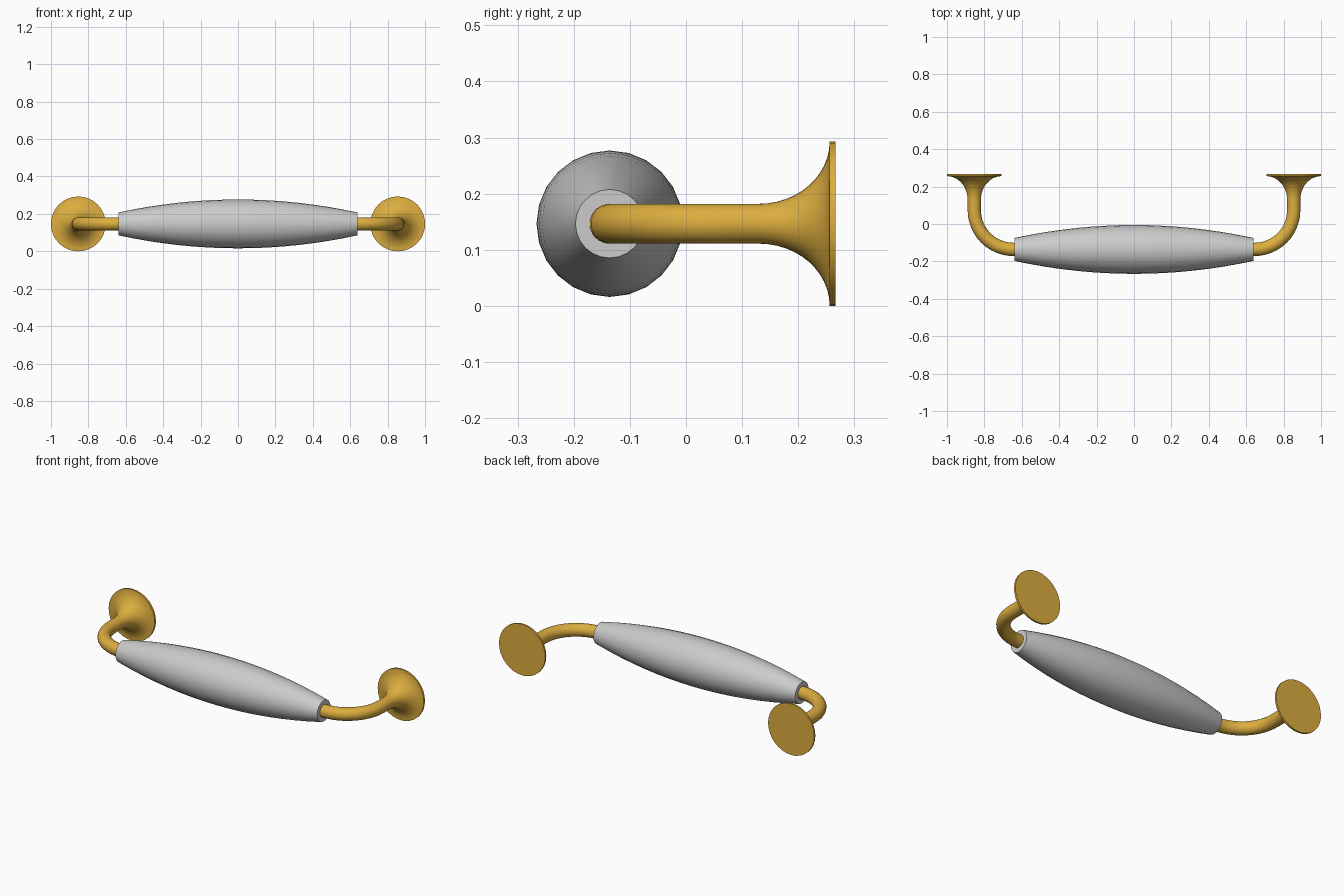
import bpy, bmesh, math
from mathutils import Vector

if "Cube" in bpy.data.objects:
    bpy.data.objects.remove(bpy.data.objects["Cube"])

Z = 0.1465          # height of the handle axis
GRIP_Y = -0.136     # grip axis depth
POST_X = 0.854      # mounting post centre


def sweep(name, stations, segs, color=None):
    """Skin circular rings; stations = (x, y, direction angle in XY, radius)."""
    bm = bmesh.new()
    rings = []
    for x, y, ang, r in stations:
        side = Vector((-math.sin(ang), math.cos(ang), 0))
        up = Vector((0, 0, 1))
        c = Vector((x, y, Z))
        rings.append([bm.verts.new(c + r * (math.cos(t) * side + math.sin(t) * up))
                      for t in (2 * math.pi * i / segs for i in range(segs))])
    for a, b in zip(rings, rings[1:]):
        for i in range(segs):
            j = (i + 1) % segs
            bm.faces.new((a[i], a[j], b[j], b[i]))
    bm.faces.new(rings[0])
    bm.faces.new(rings[-1])
    bmesh.ops.recalc_face_normals(bm, faces=bm.faces)
    me = bpy.data.meshes.new(name)
    bm.to_mesh(me)
    bm.free()
    ob = bpy.data.objects.new(name, me)
    bpy.context.collection.objects.link(ob)
    if color:
        me.materials.append(color)
    bpy.ops.object.select_all(action='DESELECT')
    ob.select_set(True)
    bpy.context.view_layer.objects.active = ob
    bpy.ops.object.shade_smooth_by_angle(angle=math.radians(35))
    return ob


brass = bpy.data.materials.new("brass")
brass.diffuse_color = (0.72, 0.42, 0.05, 1)
brass.use_nodes = True
brass.node_tree.nodes["Principled BSDF"].inputs["Base Color"].default_value = brass.diffuse_color

# Barrel-shaped grip
N = 16
grip = []
for i in range(N + 1):
    u = -1 + 2 * i / N
    grip.append((0.64 * u, GRIP_Y, 0, 0.061 + 0.0695 * (1 - u * u)))
sweep("grip", grip, 24)

# Curved arms flaring into round wall flanges
ROD, FLANGE, BEND = 0.0355, 0.1465, 0.21
START, BASE = 0.13, 0.256
arm = [(0.60, GRIP_Y, 0, ROD)]
for i in range(13):
    a = math.pi / 2 * i / 12
    arm.append((POST_X - BEND + BEND * math.sin(a),
                GRIP_Y + BEND - BEND * math.cos(a), a, ROD))
for i in range(13):
    t = math.pi / 2 * i / 12
    arm.append((POST_X, START + (BASE - START) * math.sin(t), math.pi / 2,
                FLANGE - (FLANGE - ROD) * math.cos(t)))
arm.append((POST_X, 0.2665, math.pi / 2, FLANGE))

for side, s in (("right", 1), ("left", -1)):
    pts = [(s * x, y, a if s > 0 else math.pi - a, r) for x, y, a, r in arm]
    sweep(side + "_arm", pts, 32, brass)
